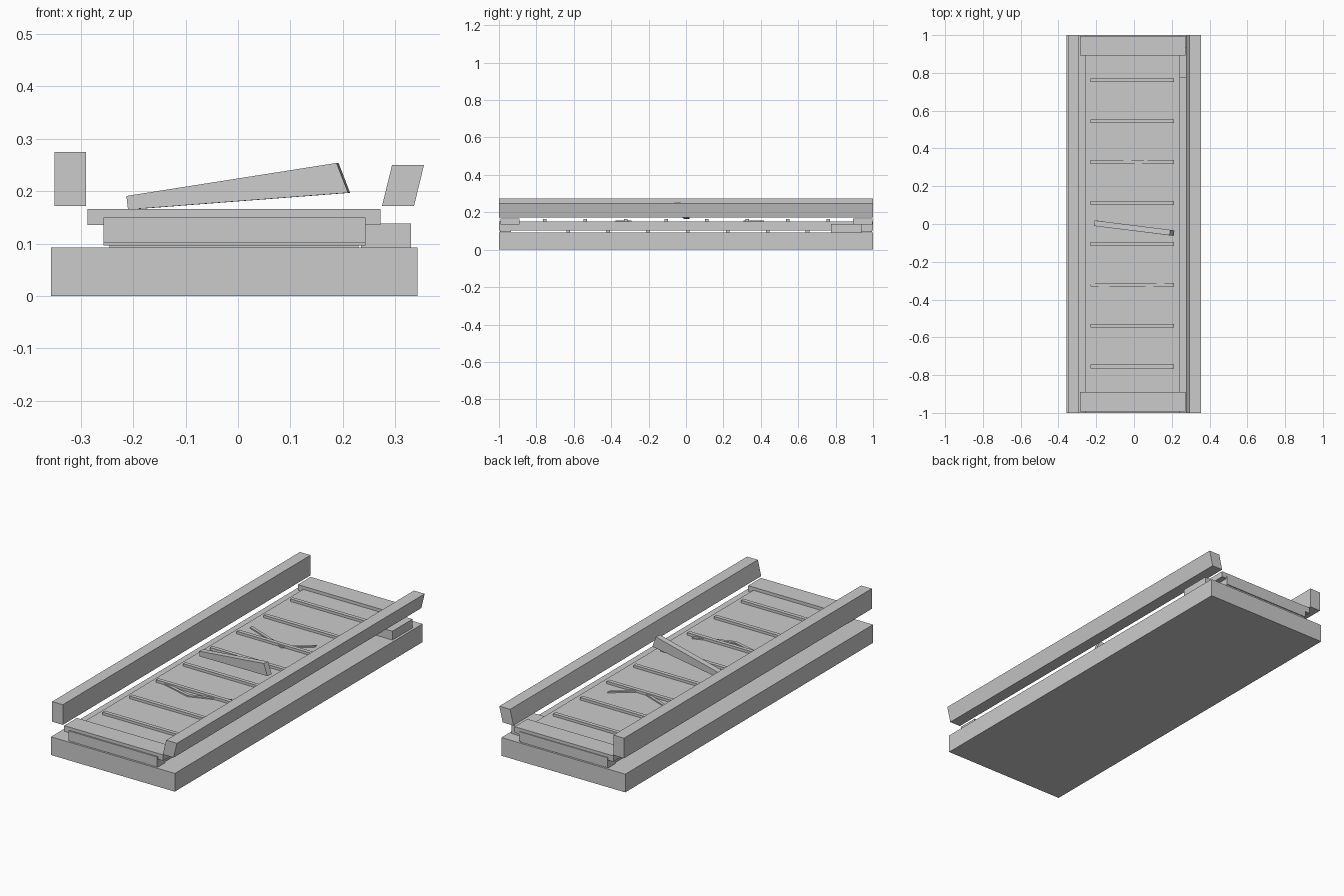
import bpy
from mathutils import Vector

if "Cube" in bpy.data.objects:
    bpy.data.objects.remove(bpy.data.objects["Cube"])


def mesh(name, verts, faces):
    m = bpy.data.meshes.new(name)
    m.from_pydata(verts, [], faces)
    m.update()
    ob = bpy.data.objects.new(name, m)
    bpy.context.collection.objects.link(ob)
    return ob


def prism(name, profile, axis):
    """Sweep a counter-clockwise 3D outline along the vector axis."""
    n = len(profile)
    a = [Vector(p) for p in profile]
    b = [p + Vector(axis) for p in a]
    faces = [list(range(n))[::-1], list(range(n, 2 * n))]
    faces += [(i, (i + 1) % n, (i + 1) % n + n, i + n) for i in range(n)]
    return mesh(name, a + b, faces)


def box(name, x0, x1, y0, y1, z0, z1):
    return prism(name, [(x0, y0, z0), (x1, y0, z0), (x1, y1, z0), (x0, y1, z0)],
                 (0, 0, z1 - z0))


def crack(name, pts, width, z0, z1):
    """Thin bent strip lying on the deck."""
    front = [(x, y - width / 2, z0) for x, y in pts]
    back = [(x, y + width / 2, z0) for x, y in reversed(pts)]
    return prism(name, front + back, (0, 0, z1 - z0))


# Base slab and raised deck
box("base_slab", -0.357, 0.343, -1, 1, 0, 0.093)
box("deck", -0.257, 0.243, -1, 1, 0.102, 0.15)

# End plates and side block
box("front_end_plate", -0.287, 0.272, -0.993, -0.89, 0.136, 0.166)
box("back_end_plate", -0.287, 0.272, 0.893, 0.996, 0.136, 0.166)
box("side_block", 0.235, 0.33, 0.775, 0.937, 0.093, 0.138)

# Raised rungs on top, thin spacers between deck and base
for i in range(8):
    y = -0.755 + i * 0.2165
    box(f"rung_{i}", -0.23, 0.212, y - 0.01, y + 0.01, 0.148, 0.163)
for i in range(7):
    y = -0.63 + i * 0.2133
    box(f"spacer_{i}", -0.245, 0.23, y - 0.01, y + 0.01, 0.093, 0.102)
for i, y in enumerate((-0.965, 0.965)):
    box(f"end_spacer_{i}", -0.257, 0.243, y - 0.03, y + 0.03, 0.096, 0.102)

# Side rails: one upright, one leaning outward
box("left_rail", -0.35, -0.29, -1, 1, 0.172, 0.275)
prism("right_rail", [(0.275, 1, 0.172), (0.294, 1, 0.25), (0.355, 1, 0.25), (0.336, 1, 0.172)][::-1],
      (0, -2, 0))

# Loose tapered beam lying tilted across the deck
prism("fallen_beam", [(-0.21, -0.01, 0.165), (0.21, -0.063, 0.197),
                      (0.188, -0.06, 0.254), (-0.213, -0.01, 0.191)], (0.004, 0.029, 0))

# Bent cracks across the deck
crack("front_crack", [(-0.24, -0.31), (-0.02, -0.37), (0.17, -0.3)], 0.016, 0.149, 0.156)
crack("back_crack", [(-0.213, 0.41), (0.03, 0.315), (0.15, 0.41)], 0.016, 0.149, 0.156)

# Outward normals everywhere
import bmesh
for ob in bpy.data.objects:
    bm = bmesh.new()
    bm.from_mesh(ob.data)
    bmesh.ops.recalc_face_normals(bm, faces=bm.faces)
    bm.to_mesh(ob.data)
    bm.free()
